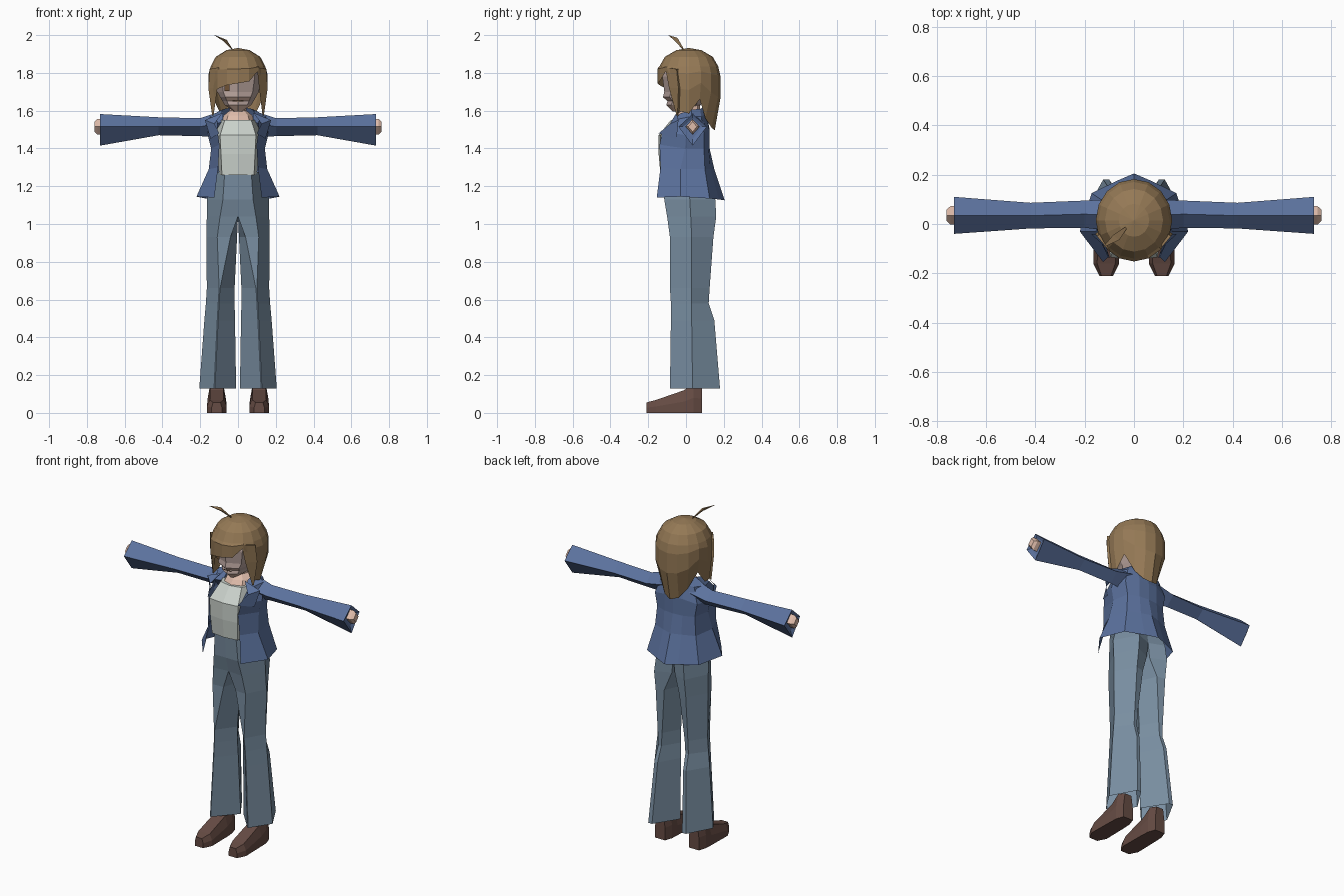
import bpy, math
from mathutils import Vector


def mat(name, rgb):
    m = bpy.data.materials.new(name)
    m.diffuse_color = (*rgb, 1)
    return m


DENIM = mat("jacket blue", (0.107, 0.170, 0.345))
PANTS = mat("trouser blue grey", (0.190, 0.270, 0.355))
HAIR = mat("hair brown", (0.300, 0.192, 0.092))
SHIRT = mat("shirt grey white", (0.60, 0.65, 0.61))
SHOE = mat("shoe brown", (0.133, 0.072, 0.058))
SKIN = mat("skin", (0.75, 0.51, 0.41))
FACE = mat("face shade", (0.47, 0.36, 0.33))
EYE = mat("eye brown", (0.16, 0.085, 0.035))


def make(name, verts, faces, m, mirror=False):
    me = bpy.data.meshes.new(name)
    me.from_pydata([tuple(v) for v in verts], [], faces)
    me.materials.append(m)
    ob = bpy.data.objects.new(name, me)
    bpy.context.collection.objects.link(ob)
    if mirror:
        mod = ob.modifiers.new("mirror", 'MIRROR')
        mod.use_clip = False
    bpy.context.view_layer.objects.active = ob
    bpy.ops.object.mode_set(mode='EDIT')
    bpy.ops.mesh.select_all(action='SELECT')
    bpy.ops.mesh.remove_doubles(threshold=0.0005)
    bpy.ops.mesh.normals_make_consistent(inside=False)
    bpy.ops.object.mode_set(mode='OBJECT')
    return ob


def loft(name, rings, m, closed=True, caps=(True, True), mirror=False):
    """Skin a list of rings that share a point count."""
    n = len(rings[0])
    verts = [p for r in rings for p in r]
    faces = []
    for i in range(len(rings) - 1):
        for j in range(n if closed else n - 1):
            k = (j + 1) % n
            faces.append((i * n + j, i * n + k, (i + 1) * n + k, (i + 1) * n + j))
    if caps[0]:
        faces.append(tuple(range(n)))
    if caps[1]:
        faces.append(tuple(range((len(rings) - 1) * n, len(rings) * n)))
    return make(name, verts, faces, m, mirror)


def level(z, pts):
    return [(x, y, z) for x, y in pts]


def oval(z, rx, y0, y1, n=8):
    c, ry = (y0 + y1) / 2, (y1 - y0) / 2
    return [(rx * math.sin(2 * math.pi * i / n), c - ry * math.cos(2 * math.pi * i / n), z)
            for i in range(n)]


def diamond(x, y0, y1, z0, zm, z1):
    ym = (y0 + y1) / 2
    return [(x, ym, z1), (x, y0, zm), (x, ym, z0), (x, y1, zm)]


# Trousers: front inner, front outer, outer, back outer, back inner, inner
loft("trousers", [
    level(1.275, [(0, -.125), (.07, -.12), (.112, 0), (.07, .10), (0, .10), (0, 0)]),
    level(1.13, [(0, -.115), (.08, -.115), (.165, .02), (.09, .155), (0, .12), (0, .02)]),
    level(1.04, [(0, -.09), (.095, -.10), (.165, .025), (.10, .16), (.01, .12), (0, .03)]),
    level(.93, [(.04, -.08), (.11, -.085), (.168, .03), (.10, .145), (.05, .135), (.005, .03)]),
    level(.66, [(.095, -.085), (.10, -.085), (.165, .03), (.10, .125), (.075, .12), (.018, .02)]),
    level(.58, [(.10, -.08), (.105, -.08), (.17, .03), (.10, .12), (.08, .12), (.018, .02)]),
    level(.49, [(.105, -.08), (.11, -.08), (.178, .03), (.105, .15), (.085, .148), (.016, .025)]),
    level(.13, [(.122, -.085), (.127, -.085), (.205, .035), (.125, .18), (.10, .18), (.01, .04)]),
], PANTS, caps=(True, False), mirror=True)


# Shoes: sections from heel to toe
def shoe_section(y, x0, x1, h):
    d = (x1 - x0) * .15
    return [(x0, y, 0), (x1, y, 0), (x1, y, h * .5), (x1 - d, y, h), (x0 + d, y, h), (x0, y, h * .5)]


loft("shoe", [shoe_section(.085, .08, .145, .15), shoe_section(.04, .065, .16, .16),
              shoe_section(-.01, .062, .162, .12), shoe_section(-.16, .06, .165, .068),
              shoe_section(-.21, .085, .14, .055)], SHOE, mirror=True)

# Shirt
loft("shirt", [
    level(1.26, [(-.10, -.03), (-.085, -.125), (0, -.135), (.085, -.125), (.10, -.03), (0, .08)]),
    level(1.37, [(-.11, -.02), (-.09, -.135), (0, -.145), (.09, -.135), (.11, -.02), (0, .09)]),
    level(1.47, [(-.12, 0), (-.095, -.135), (0, -.145), (.095, -.135), (.12, 0), (0, .09)]),
    level(1.55, [(-.10, .01), (-.07, -.065), (0, -.08), (.07, -.065), (.10, .01), (0, .08)]),
], SHIRT)

# Neck
loft("neck", [oval(1.53, .09, -.082, .08), oval(1.575, .075, -.05, .085),
              oval(1.60, .045, -.025, .075), oval(1.70, .042, -.02, .075)], SKIN)

# Jacket: open sheet from front edge round to the back centre
loft("jacket", [
    [(.125, -.155, 1.14), (.22, -.03, 1.145), (.172, .125, 1.135), (.07, .175, 1.13), (0, .205, 1.125)],
    [(.105, -.135, 1.30), (.155, -.03, 1.29), (.135, .10, 1.29), (.06, .13, 1.29), (0, .15, 1.29)],
    [(.098, -.14, 1.42), (.142, -.005, 1.40), (.125, .095, 1.40), (.06, .12, 1.40), (0, .125, 1.40)],
    [(.108, -.125, 1.49), (.16, .00, 1.47), (.14, .095, 1.48), (.06, .12, 1.50), (0, .125, 1.50)],
    [(.11, -.065, 1.55), (.15, .03, 1.57), (.11, .08, 1.57), (.06, .10, 1.58), (0, .11, 1.58)],
    [(.085, -.03, 1.585), (.085, .03, 1.605), (.07, .075, 1.61), (.04, .09, 1.615), (0, .095, 1.615)],
], DENIM, closed=False, caps=(False, False), mirror=True)

# Lapel folded beside the shirt
make("lapel", [(.08, -.05, 1.59), (.125, -.085, 1.53), (.175, -.04, 1.55), (.10, -.145, 1.48),
               (.145, -.05, 1.45)], [(0, 1, 2), (1, 3, 4, 2)], DENIM, True)

# Sleeves and hands
loft("sleeve", [diamond(.08, -.03, .10, 1.46, 1.54, 1.60), diamond(.20, -.015, .095, 1.465, 1.515, 1.56),
                diamond(.42, -.018, .086, 1.47, 1.515, 1.565),
                diamond(.73, -.04, .11, 1.415, 1.515, 1.582),
                diamond(.72, -.015, .085, 1.45, 1.515, 1.56)], DENIM, mirror=True)
loft("hand", [diamond(.70, -.002, .072, 1.474, 1.515, 1.555), diamond(.745, -.002, .072, 1.474, 1.515, 1.555),
              diamond(.76, .012, .058, 1.488, 1.515, 1.542)], SKIN, mirror=True)

# Head with a slight muzzle
head = loft("head", [oval(1.595, .02, -.07, .0), oval(1.63, .07, -.105, .08), oval(1.65, .082, -.098, .09),
                     oval(1.672, .095, -.122, .11), oval(1.70, .11, -.115, .13), oval(1.78, .125, -.125, .15),
                     oval(1.86, .10, -.10, .13)], FACE)
head.data.materials.append(SKIN)
for p in head.data.polygons:
    if p.center.z < 1.62 or (1.65 < p.center.z < 1.672 and p.center.y < -.05):
        p.material_index = 1


# Eyes and mouth plates
def plate(name, x0, x1, z0, z1, ya, yb, m):
    make(name, [(x0, ya, z0), (x1, yb, z0), (x1, yb, z1), (x0, ya, z1)], [(0, 1, 2, 3)], m)


plate("left_eye", -.072, -.045, 1.705, 1.745, -.102, -.113, EYE)
plate("mouth", -.03, .03, 1.648, 1.653, -.104, -.104, EYE)

# Hair: a domed cap whose lower edge varies round the head
N = 16
# lower edge heights, counter-clockwise from the front over +x
EDGE = [1.745, 1.755, 1.815, 1.60, 1.585, 1.66, 1.56, 1.51,
        1.495, 1.51, 1.56, 1.66, 1.585, 1.58, 1.715, 1.735]
PULL = [1, 1, 1, .90, .88, .90, .74, .78, .82, .78, .74, .90, .88, .90, 1, 1]


def hair_point(i, r, z):
    a = 2 * math.pi * i / N
    return (.155 * r * math.sin(a), .015 - .167 * r * math.cos(a), z)


rings = [[hair_point(i, r, z) for i in range(N)]
         for r, z in ((0, 1.932), (.40, 1.92), (.76, 1.885), (.93, 1.835))]
for t in (.15, .5, 1):
    ring = []
    for i in range(N):
        z = 1.835 + (EDGE[i] - 1.835) * t
        r = .93 + .07 * min(1, t / .15)
        if t == 1:
            r = PULL[i]
        ring.append(hair_point(i, r, z))
    rings.append(ring)
loft("hair", rings, HAIR, caps=(False, False))

# Front side locks
loft("side_lock", [[(.10, -.11, 1.83), (.15, -.05, 1.82), (.125, -.03, 1.82)],
                   [(.112, -.09, 1.72), (.157, -.04, 1.72), (.13, -.02, 1.72)],
                   [(.13, -.05, 1.575), (.137, -.045, 1.575), (.133, -.04, 1.575)]], HAIR, mirror=True)

# Single stray tuft on the crown
loft("hair_tuft", [[(-.035, -.012, 1.928), (-.03, -.02, 1.928), (-.035, -.02, 1.925)],
                   [(-.085, -.045, 1.985), (-.06, -.065, 1.975), (-.075, -.055, 1.967)],
                   [(-.125, -.092, 2.0), (-.123, -.094, 2.0), (-.124, -.093, 1.998)]], HAIR)
